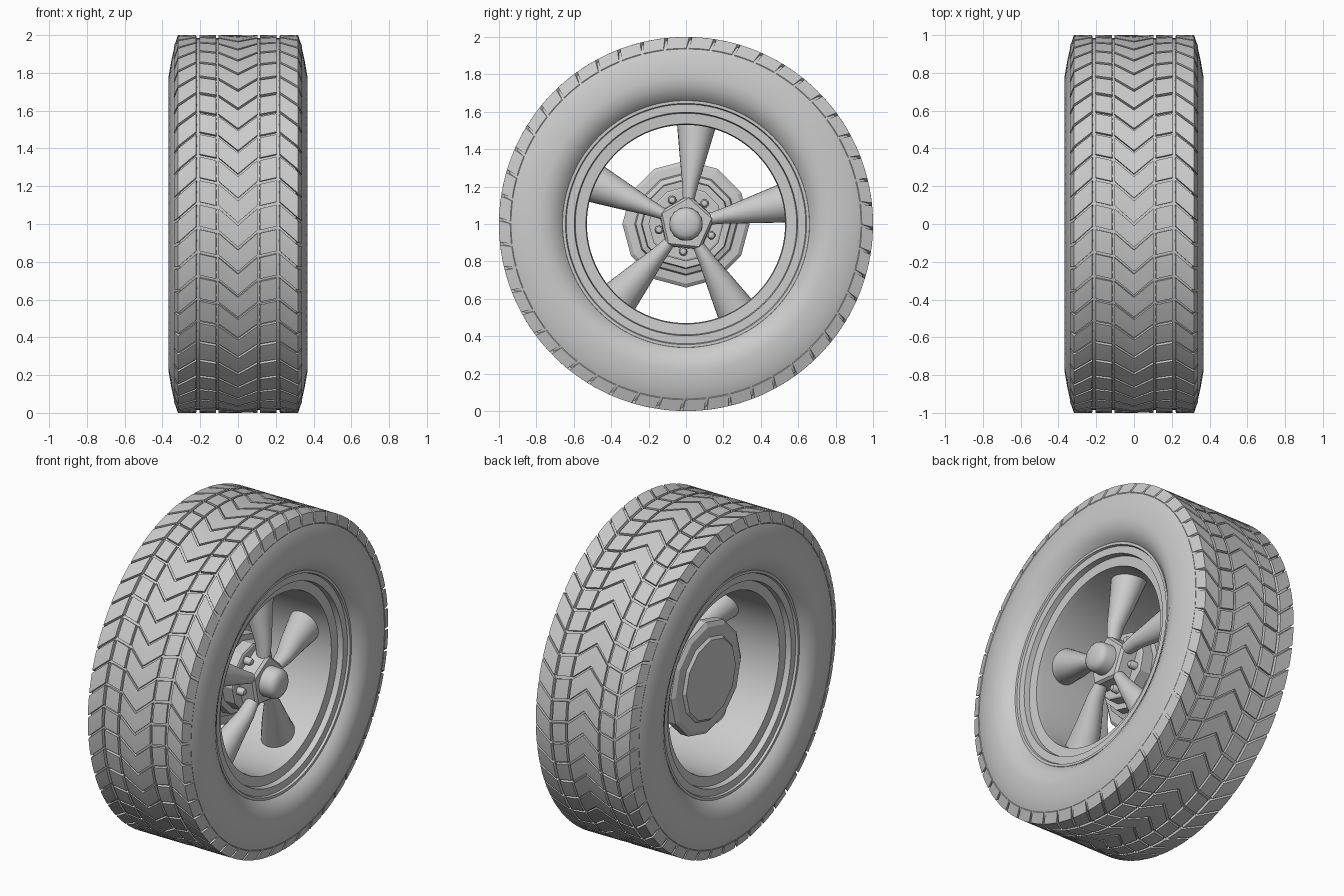
import bpy, bmesh, math
from math import cos, sin, pi, radians

if "Cube" in bpy.data.objects:
    bpy.data.objects.remove(bpy.data.objects["Cube"])


def finish(name, bm, smooth=35):
    me = bpy.data.meshes.new(name)
    bm.to_mesh(me)
    bm.free()
    ob = bpy.data.objects.new(name, me)
    bpy.context.collection.objects.link(ob)
    ob.location.z = 1.0
    if smooth:
        bpy.ops.object.select_all(action='DESELECT')
        ob.select_set(True)
        bpy.context.view_layer.objects.active = ob
        bpy.ops.object.shade_smooth_by_angle(angle=radians(smooth))
    return ob


def bridge(bm, a, b):
    n = len(a)
    for i in range(n):
        bm.faces.new((a[i], a[(i + 1) % n], b[(i + 1) % n], b[i]))


def lathe(name, profile, steps=96, phase=0.0, closed=False, smooth=35, centre=(0, 0)):
    """Revolve (x, radius) points about the x axle."""
    bm = bmesh.new()
    rings = []
    for x, r in profile:
        rings.append([bm.verts.new((x, centre[0] + r * cos(phase + 2 * pi * k / steps),
                                    centre[1] + r * sin(phase + 2 * pi * k / steps)))
                      for k in range(steps)])
    for a, b in zip(rings, rings[1:]):
        bridge(bm, a, b)
    if closed:
        bridge(bm, rings[-1], rings[0])
    else:
        bm.faces.new(rings[0])
        bm.faces.new(rings[-1])
    bmesh.ops.recalc_face_normals(bm, faces=bm.faces)
    return finish(name, bm, smooth)


def mirrored(half):
    return half + [(-x, r) for x, r in reversed(half)]


# Tyre carcass: groove floor, shoulders, sidewalls and beads
lathe("tyre_carcass", mirrored([
    (0.285, 0.645), (0.305, 0.66), (0.335, 0.69), (0.356, 0.73), (0.367, 0.785),
    (0.352, 0.87), (0.336, 0.942), (0.308, 0.984), (0.1, 0.984)]), closed=True, smooth=40)

# Tread blocks, each row a strip of (x, radius, upward offset)
PITCHES = 48
PITCH = 2 * pi / PITCHES
GAP = 0.008


def tread_row(name, stations, lead=0.0):
    bm = bmesh.new()
    for p in range(PITCHES):
        t0, t1 = p * PITCH + GAP + lead, (p + 1) * PITCH - GAP + lead
        grid = []
        for x, r, off in stations:
            row = []
            for t in (t0, (t0 + t1) / 2, t1):
                a = pi - t - off
                row.append(bm.verts.new((x, r * cos(a), r * sin(a))))
            grid.append(row)
        for a, b in zip(grid, grid[1:]):
            for j in range(2):
                bm.faces.new((a[j], a[j + 1], b[j + 1], b[j]))
    bmesh.ops.recalc_face_normals(bm, faces=bm.faces)
    f = bm.faces[:][0]
    c = f.calc_center_median()
    if f.normal.y * c.y + f.normal.z * c.z < 0:
        bmesh.ops.reverse_faces(bm, faces=bm.faces)
    rim = [e for e in bm.edges if e.is_boundary]
    walls = bmesh.ops.extrude_edge_only(bm, edges=rim)
    for v in walls["geom"]:
        if isinstance(v, bmesh.types.BMVert):
            v.co *= 0.972
    finish(name, bm, 30)


tread_row("tread_centre", [(-0.103, 1, 0.09), (0, 1, 0), (0.103, 1, 0.09)])
for s, side in ((1, "right"), (-1, "left")):
    tread_row("tread_middle_" + side,
              [(s * 0.117, 1, 0.0), (s * 0.205, 1, 0.02)], 0.09)
    tread_row("tread_shoulder_" + side,
              [(s * 0.222, 1, 0.0), (s * 0.318, 1, -0.085), (s * 0.339, 0.94, -0.10)], 0.11)

# Rim with stepped lips and open barrel
lathe("rim", mirrored([
    (0.27, 0.645), (0.295, 0.663), (0.308, 0.66), (0.308, 0.645), (0.295, 0.64),
    (0.295, 0.597), (0.262, 0.592), (0.258, 0.535), (0.22, 0.53)]), closed=True, smooth=30)

# Five tapered spokes
STATIONS = [(0.10, 0.165, 0.026, 0.035), (0.22, 0.155, 0.044, 0.05),
            (0.36, 0.12, 0.072, 0.072), (0.55, 0.08, 0.108, 0.1)]
for k in range(5):
    a = radians(84 + 72 * k)
    bm = bmesh.new()
    rings = []
    for r, x, w, d in STATIONS:
        ring = []
        for j in range(24):
            u = 2 * pi * j / 24
            t = w * cos(u)
            ring.append(bm.verts.new((x + d * sin(u), r * cos(a) - t * sin(a),
                                      r * sin(a) + t * cos(a))))
        rings.append(ring)
    for p, q in zip(rings, rings[1:]):
        bridge(bm, p, q)
    bm.faces.new(rings[0])
    bm.faces.new(rings[-1])
    bmesh.ops.recalc_face_normals(bm, faces=bm.faces)
    finish("spoke_%d" % (k + 1), bm, 40)

# Pentagonal hub, mounting plate and centre cap
lathe("hub", [(0.06, 0.16), (0.19, 0.155), (0.205, 0.14)], 5, radians(84), smooth=0)
lathe("mounting_plate", [(0.02, 0.2), (0.1, 0.2), (0.105, 0.19)], 12, smooth=0)
lathe("centre_cap", [(0.18, 0.09), (0.265, 0.088), (0.285, 0.08), (0.298, 0.062),
                     (0.305, 0.03)], 32, smooth=50)

# Wheel nuts between the spokes
for k in range(5):
    a = radians(48 + 72 * k)
    lathe("wheel_nut_%d" % (k + 1), [(0.09, 0.023), (0.135, 0.023), (0.148, 0.016),
                                     (0.152, 0.006)], 12, smooth=40,
          centre=(0.148 * cos(a), 0.148 * sin(a)))

# Twelve-sided stepped brake drum
lathe("brake_drum", [
    (-0.17, 0.24), (-0.155, 0.255), (-0.15, 0.315), (-0.135, 0.34), (-0.08, 0.34),
    (-0.065, 0.32), (-0.06, 0.275), (-0.03, 0.268), (-0.02, 0.24), (0.03, 0.235)],
    12, smooth=0)
